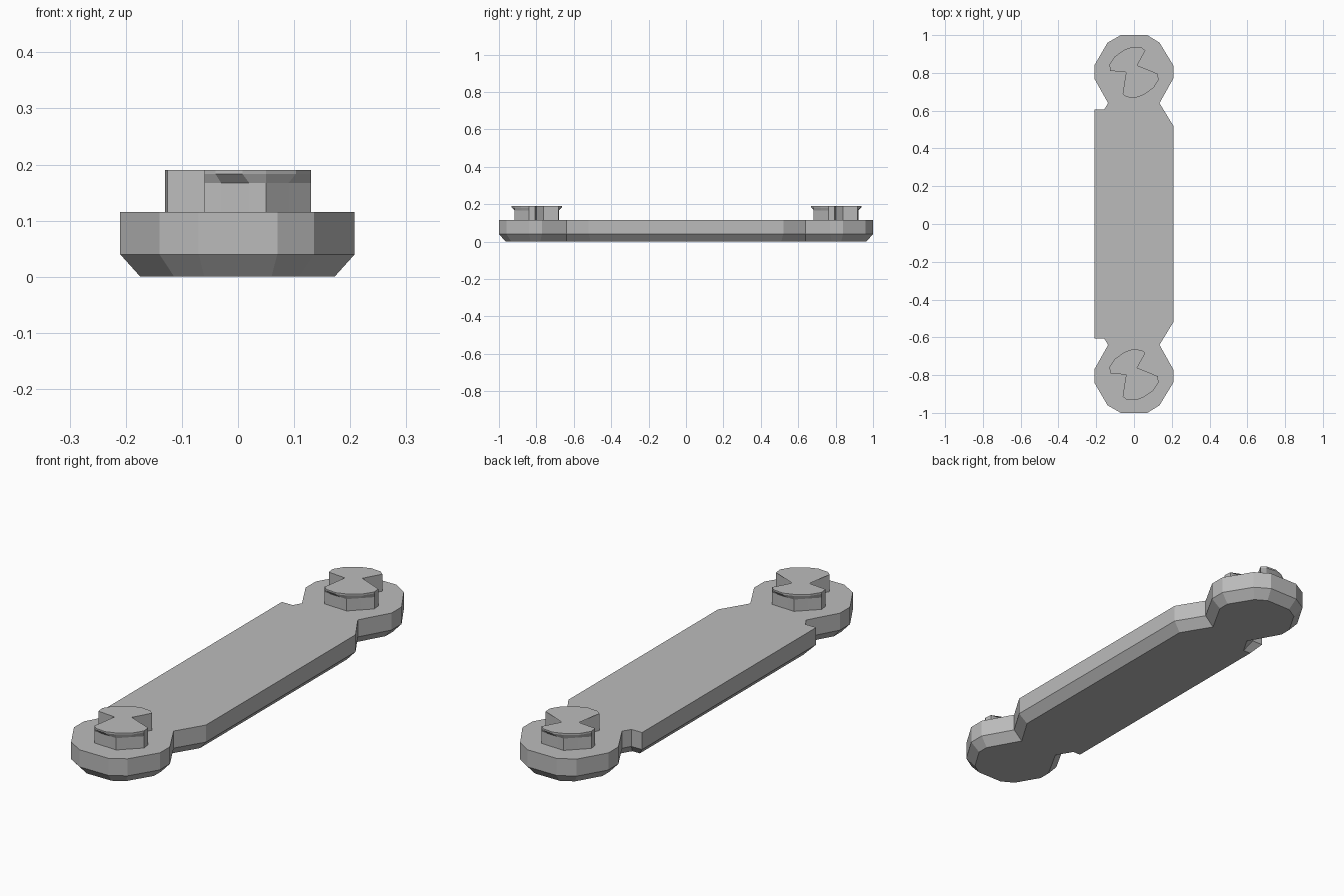
import bpy, bmesh
from mathutils import Vector

if "Cube" in bpy.data.objects:
    bpy.data.objects.remove(bpy.data.objects["Cube"])

grey = bpy.data.materials.new("plain_grey")
grey.diffuse_color = (0.5, 0.5, 0.5, 1)
grey.use_nodes = True
grey.node_tree.nodes["Principled BSDF"].inputs["Base Color"].default_value = grey.diffuse_color


def inset(points, d):
    """Mitred inset of a counter-clockwise outline."""
    pts = [Vector(p) for p in points]
    out = []
    for i, p in enumerate(pts):
        a = (p - pts[i - 1]).normalized()
        b = (pts[(i + 1) % len(pts)] - p).normalized()
        na, nb = Vector((-a.y, a.x)), Vector((-b.y, b.x))
        out.append(p + (na + nb) * d / (1 + na.dot(nb)))
    return out


def loft(name, rings, y=0):
    """Closed solid through a stack of (outline, z) rings."""
    bm = bmesh.new()
    loops = [[bm.verts.new((p[0], p[1] + y, z)) for p in pts] for pts, z in rings]
    n = len(loops[0])
    for lo, hi in zip(loops, loops[1:]):
        for i in range(n):
            j = (i + 1) % n
            bm.faces.new((lo[i], lo[j], hi[j], hi[i]))
    caps = [bm.faces.new(loops[0][::-1]), bm.faces.new(loops[-1])]
    bmesh.ops.triangulate(bm, faces=caps)
    bmesh.ops.recalc_face_normals(bm, faces=bm.faces)
    me = bpy.data.meshes.new(name)
    bm.to_mesh(me)
    bm.free()
    me.materials.append(grey)
    ob = bpy.data.objects.new(name, me)
    bpy.context.collection.objects.link(ob)
    return ob


# Flat bar with rounded ends and a chamfered underside
half = [(0.208, 0.52), (0.135, 0.64), (0.208, 0.77), (0.208, 0.84),
        (0.135, 0.96), (0.07, 1.0), (-0.07, 1.0), (-0.14, 0.96),
        (-0.21, 0.84), (-0.21, 0.77), (-0.137, 0.64), (-0.158, 0.605),
        (-0.21, 0.605)]
outline = half + [(x, -y) for x, y in reversed(half)]
loft("bar", [(inset(outline, 0.036), 0), (outline, 0.04), (outline, 0.115)])

# Pegs: two lobes turned half a circle apart, with a lip under the top
lip = [(-0.06, -0.115), (-0.04, -0.131), (0.008, -0.135), (0.05, -0.12),
       (0.103, -0.083), (0.13, -0.041), (0.126, -0.008), (0.042, 0.0),
       (0.017, 0.037)]
stem = list(lip)
stem[1], stem[2], stem[4] = (-0.03, -0.117), (0.02, -0.118), (0.09, -0.08)


def both(lobe):
    return lobe + [(-x, -y) for x, y in lobe]


for name, y in (("front_peg", -0.798), ("back_peg", 0.803)):
    loft(name, [(both(stem), 0.112), (both(stem), 0.167),
                (both(lip), 0.183), (both(lip), 0.19)], y)
